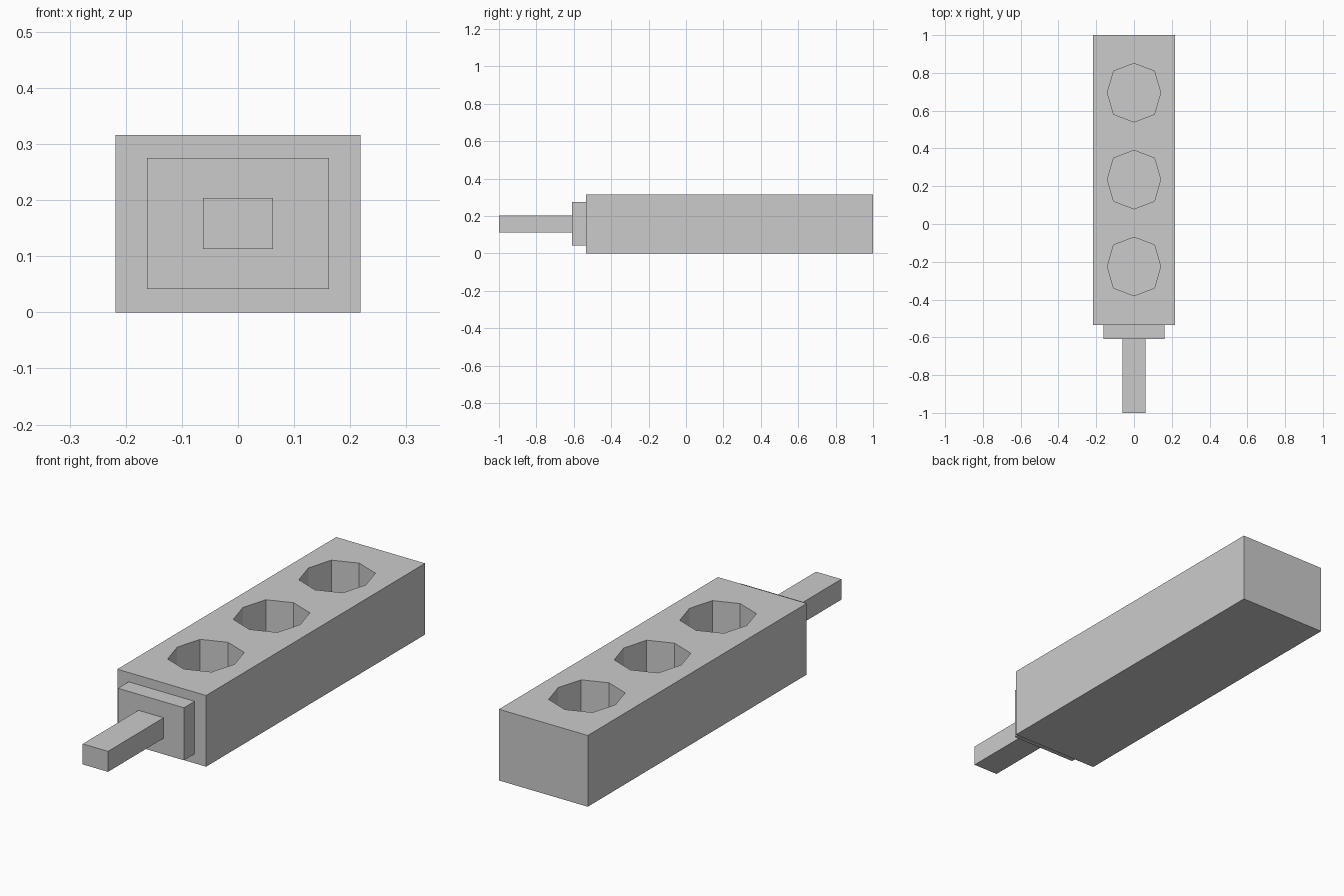
import bpy, bmesh

if "Cube" in bpy.data.objects:
    bpy.data.objects.remove(bpy.data.objects["Cube"])


def box(name, x, y0, y1, z0, z1):
    """Box symmetric in x, spanning the given y and z ranges."""
    bm = bmesh.new()
    bmesh.ops.create_cube(bm, size=1)
    for v in bm.verts:
        v.co = (2 * x * v.co.x, y0 if v.co.y < 0 else y1, z0 if v.co.z < 0 else z1)
    return finish(name, bm)


def finish(name, bm):
    bmesh.ops.recalc_face_normals(bm, faces=bm.faces)
    mesh = bpy.data.meshes.new(name)
    bm.to_mesh(mesh)
    bm.free()
    obj = bpy.data.objects.new(name, mesh)
    bpy.context.collection.objects.link(obj)
    return obj


# Main housing, strain-relief collar and cable stub
housing = box("strip_housing", 0.218, -0.535, 1.0, 0.0, 0.316)
box("cable_collar", 0.162, -0.61, -0.535, 0.042, 0.275)
box("cable", 0.062, -1.0, -0.61, 0.113, 0.204)

# Eight-sided socket wells cut into the top
profile = [(0, 0.155), (-0.108, 0.114), (-0.141, 0), (-0.108, -0.114),
           (0, -0.155), (0.108, -0.114), (0.141, 0), (0.108, 0.114)]
FLOOR_Z = 0.11
bm = bmesh.new()
for cy in (-0.225, 0.235, 0.695):
    face = bm.faces.new([bm.verts.new((x, cy + y, FLOOR_Z)) for x, y in profile])
    top = bmesh.ops.extrude_face_region(bm, geom=[face])["geom"]
    bmesh.ops.translate(bm, vec=(0, 0, 0.4),
                        verts=[g for g in top if isinstance(g, bmesh.types.BMVert)])
cutter = finish("socket_cutter", bm)
cutter.hide_render = True
cutter.display_type = 'WIRE'

mod = housing.modifiers.new("socket_wells", 'BOOLEAN')
mod.operation = 'DIFFERENCE'
mod.solver = 'EXACT'
mod.object = cutter
